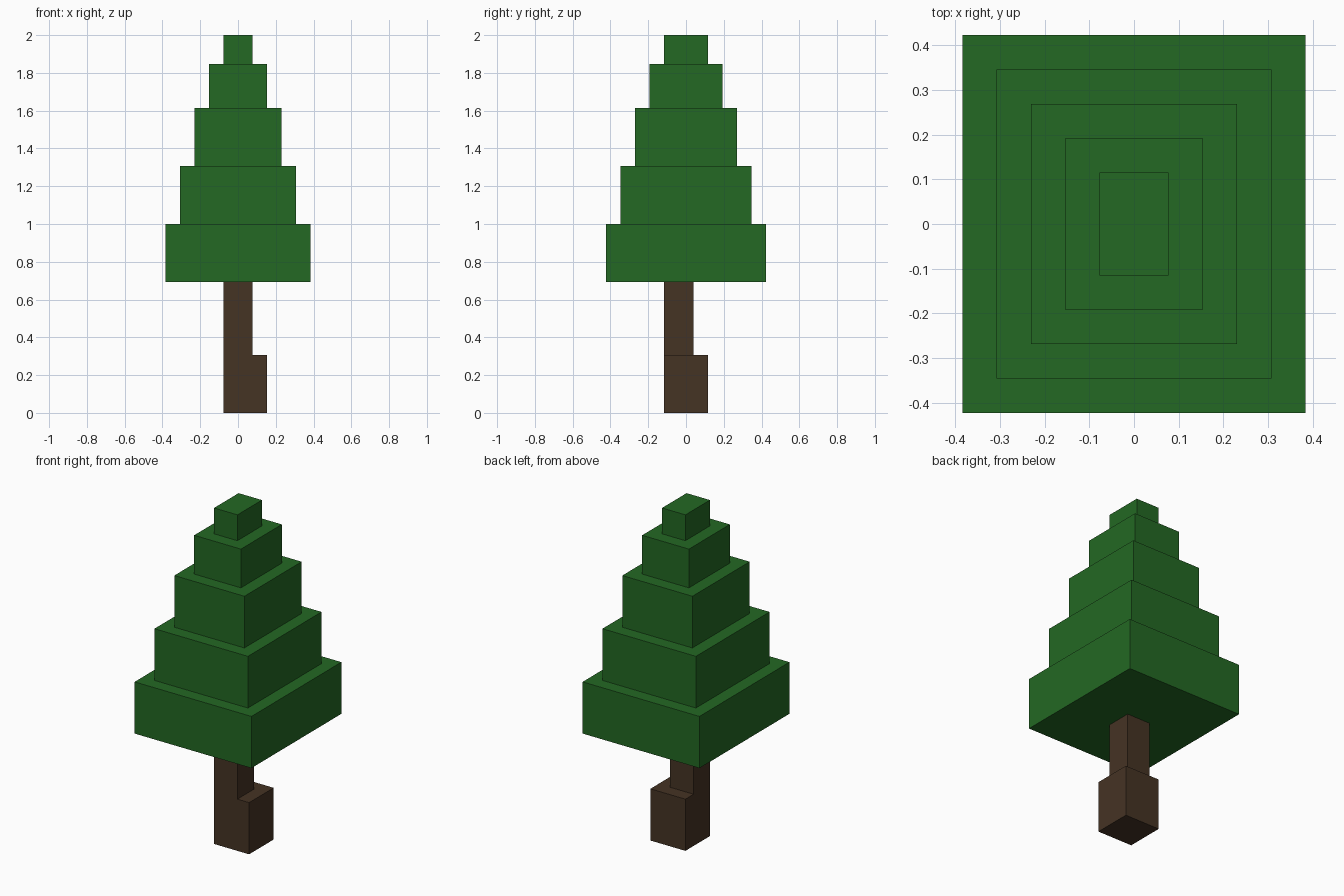
import bpy
import bmesh
from mathutils import Vector

cube = bpy.data.objects.get("Cube")
if cube:
    bpy.data.objects.remove(cube, do_unlink=True)

U = 2 / 26  # one block of the grid the tree is built on


def material(name, color):
    mat = bpy.data.materials.new(name)
    mat.use_nodes = True
    mat.diffuse_color = color
    bsdf = next(n for n in mat.node_tree.nodes if n.type == 'BSDF_PRINCIPLED')
    bsdf.inputs["Base Color"].default_value = color
    bsdf.inputs["Roughness"].default_value = 0.9
    return mat


def box(name, lo, hi, mat):
    """Box between two corners given in grid blocks."""
    lo, hi = Vector(lo) * U, Vector(hi) * U
    bm = bmesh.new()
    bmesh.ops.create_cube(bm, size=1)
    bmesh.ops.scale(bm, vec=hi - lo, verts=bm.verts)
    bmesh.ops.translate(bm, vec=(lo + hi) / 2, verts=bm.verts)
    mesh = bpy.data.meshes.new(name)
    bm.to_mesh(mesh)
    bm.free()
    mesh.materials.append(mat)
    obj = bpy.data.objects.new(name, mesh)
    bpy.context.collection.objects.link(obj)
    return obj


leaf_green = material("leaf green", (0.0168, 0.138, 0.0168, 1))
bark_brown = material("bark brown", (0.0595, 0.0331, 0.0176, 1))

# Trunk standing on a wider root block, flush at the front and right
box("root_block", (-1, -1.5, 0), (2, 1.5, 4), bark_brown)
box("trunk", (-1, -1.5, 4), (1, 0.5, 9), bark_brown)

# Stacked foliage tiers, each one block narrower per side
levels = [9, 13, 17, 21, 24, 26]
for i, (bottom, top) in enumerate(zip(levels, levels[1:])):
    hx, hy = 5 - i, 5.5 - i
    box(f"foliage_tier_{i + 1}", (-hx, -hy, bottom), (hx, hy, top), leaf_green)
